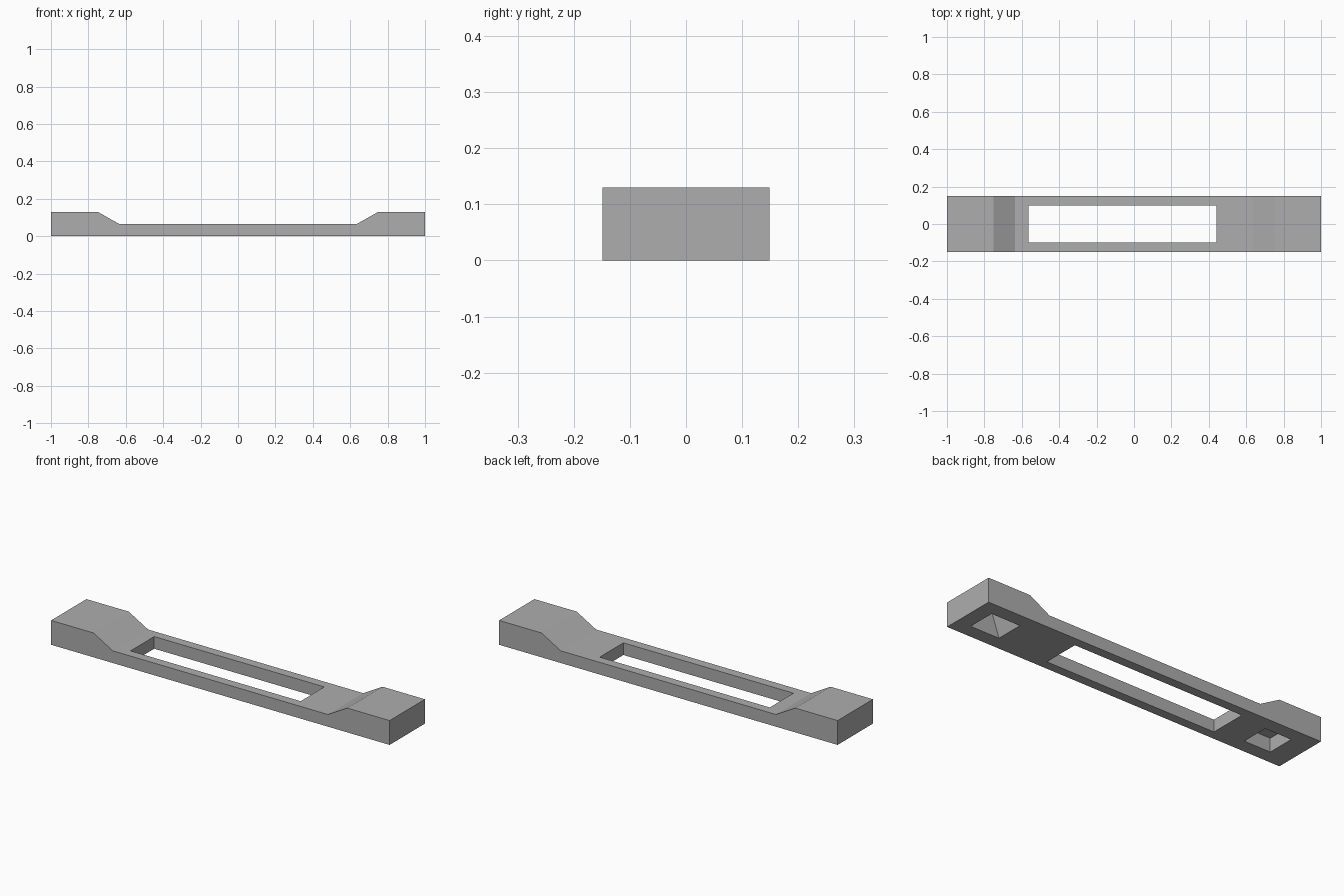
import bpy
import bmesh

if "Cube" in bpy.data.objects:
    bpy.data.objects.remove(bpy.data.objects["Cube"])

HALF_WIDTH = 0.149

grey = bpy.data.materials.new("plain_grey")
grey.use_nodes = True
colour = (0.42, 0.42, 0.42, 1)
grey.diffuse_color = colour
grey.node_tree.nodes["Principled BSDF"].inputs["Base Color"].default_value = colour


def prism(name, profile, half_width):
    """Extrude an x-z profile along y, centred on y = 0."""
    bm = bmesh.new()
    face = bm.faces.new([bm.verts.new((x, -half_width, z)) for x, z in profile])
    side = bmesh.ops.extrude_face_region(bm, geom=[face])["geom"]
    moved = [v for v in side if isinstance(v, bmesh.types.BMVert)]
    bmesh.ops.translate(bm, verts=moved, vec=(0, 2 * half_width, 0))
    bmesh.ops.recalc_face_normals(bm, faces=bm.faces)
    mesh = bpy.data.meshes.new(name)
    bm.to_mesh(mesh)
    bm.free()
    mesh.materials.append(grey)
    obj = bpy.data.objects.new(name, mesh)
    bpy.context.collection.objects.link(obj)
    return obj


def cut(target, name, x0, x1, z0, z1, half_width, taper=0):
    """Cut a pocket whose x extent narrows by taper towards its top."""
    profile = [(x0, z0), (x1, z0), (x1 - taper, z1), (x0 + taper, z1)]
    cutter = prism(name, profile, half_width)
    cutter.hide_render = True
    mod = target.modifiers.new(name, "BOOLEAN")
    mod.operation = "DIFFERENCE"
    mod.solver = "EXACT"
    mod.object = cutter
    bpy.context.view_layer.objects.active = target
    bpy.ops.object.modifier_apply(modifier=mod.name)
    bpy.data.objects.remove(cutter)


# Bar with raised blocks and ramps at both ends
half_top = [(1, 0.13), (0.75, 0.13), (0.635, 0.065)]
profile = [(-1, 0), (1, 0)] + half_top + [(-x, z) for x, z in reversed(half_top)]
bar = prism("slotted_bar", profile, HALF_WIDTH)

# Long slot through the thin middle
cut(bar, "slot_cutter", -0.565, 0.44, -0.1, 0.2, 0.1)

# Square pocket and tapered pocket in the underside
cut(bar, "square_pocket_cutter", -0.883, -0.727, 0, 0.073, 0.075)
cut(bar, "tapered_pocket_cutter", 0.75, 0.92, 0, 0.12, 0.075, taper=0.042)
